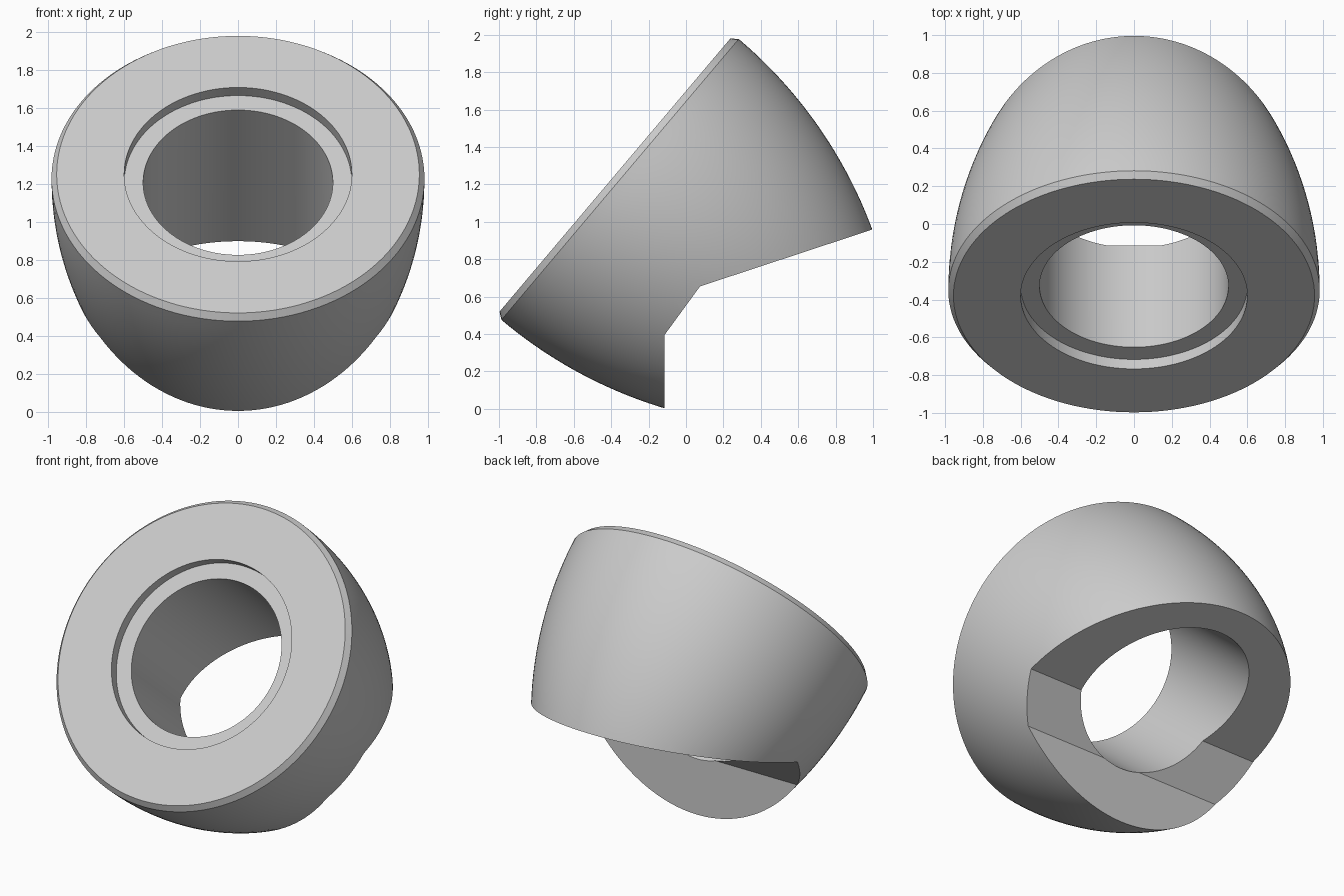
import bpy, bmesh, math
from mathutils import Matrix, Vector

cube = bpy.data.objects.get("Cube")
if cube:
    bpy.data.objects.remove(cube)

TILT = math.radians(49.8)
FACE_CENTRE = Vector((0, -0.38, 1.25))
SEGMENTS = 128

grey = bpy.data.materials.new("light grey")
grey.use_nodes = True
colour = (0.6, 0.6, 0.6, 1)
grey.diffuse_color = colour
grey.node_tree.nodes["Principled BSDF"].inputs["Base Color"].default_value = colour


def make_object(name, bm):
    bmesh.ops.recalc_face_normals(bm, faces=bm.faces)
    mesh = bpy.data.meshes.new(name)
    bm.to_mesh(mesh)
    bm.free()
    mesh.materials.append(grey)
    obj = bpy.data.objects.new(name, mesh)
    bpy.context.collection.objects.link(obj)
    return obj


# Ring cross-section as (radius, depth): counterbored hole, face, chamfer, curved side
SIDE_R, CHAMFER, ARC_R, LENGTH = 0.983, 0.036, 2.44, 1.45
profile = [(0.5, LENGTH), (0.5, 0.066), (0.6, 0.066), (0.6, 0), (0.956, 0)]
STEPS = 24
for i in range(STEPS + 1):
    t = (LENGTH - CHAMFER) * i / STEPS
    profile.append((SIDE_R - ARC_R + math.sqrt(ARC_R**2 - t**2), CHAMFER + t))

# Turned ring body, tilted so its face looks forward and up
bm = bmesh.new()
rings = []
for k in range(SEGMENTS):
    a = math.tau * k / SEGMENTS
    rings.append([bm.verts.new((r * math.cos(a), r * math.sin(a), -d)) for r, d in profile])
for k in range(SEGMENTS):
    here, after = rings[k], rings[(k + 1) % SEGMENTS]
    for j in range(len(profile)):
        n = (j + 1) % len(profile)
        bm.faces.new((here[j], after[j], after[n], here[n]))
bm.transform(Matrix.Translation(FACE_CENTRE) @ Matrix.Rotation(TILT, 4, "X"))
body = make_object("ring_body", bm)

# Notched underside: a prism run across the width
outline = [(-0.115, -1), (-0.115, 0.395), (0.075, 0.655), (2, 1.29), (2, -1)]
bm = bmesh.new()
face = bm.faces.new([bm.verts.new((-1.5, y, z)) for y, z in outline])
side = bmesh.ops.extrude_face_region(bm, geom=[face])["geom"]
bmesh.ops.translate(bm, vec=(3, 0, 0),
                    verts=[v for v in side if isinstance(v, bmesh.types.BMVert)])
cutter = make_object("underside_cutter", bm)
cutter.hide_render = True
cutter.hide_set(True)

cut = body.modifiers.new("underside", "BOOLEAN")
cut.operation = "DIFFERENCE"
cut.solver = "EXACT"
cut.object = cutter

bpy.ops.object.select_all(action="DESELECT")
body.select_set(True)
bpy.context.view_layer.objects.active = body
bpy.ops.object.modifier_apply(modifier=cut.name)
bpy.data.objects.remove(cutter)
bpy.ops.object.shade_smooth_by_angle(angle=math.radians(25))
